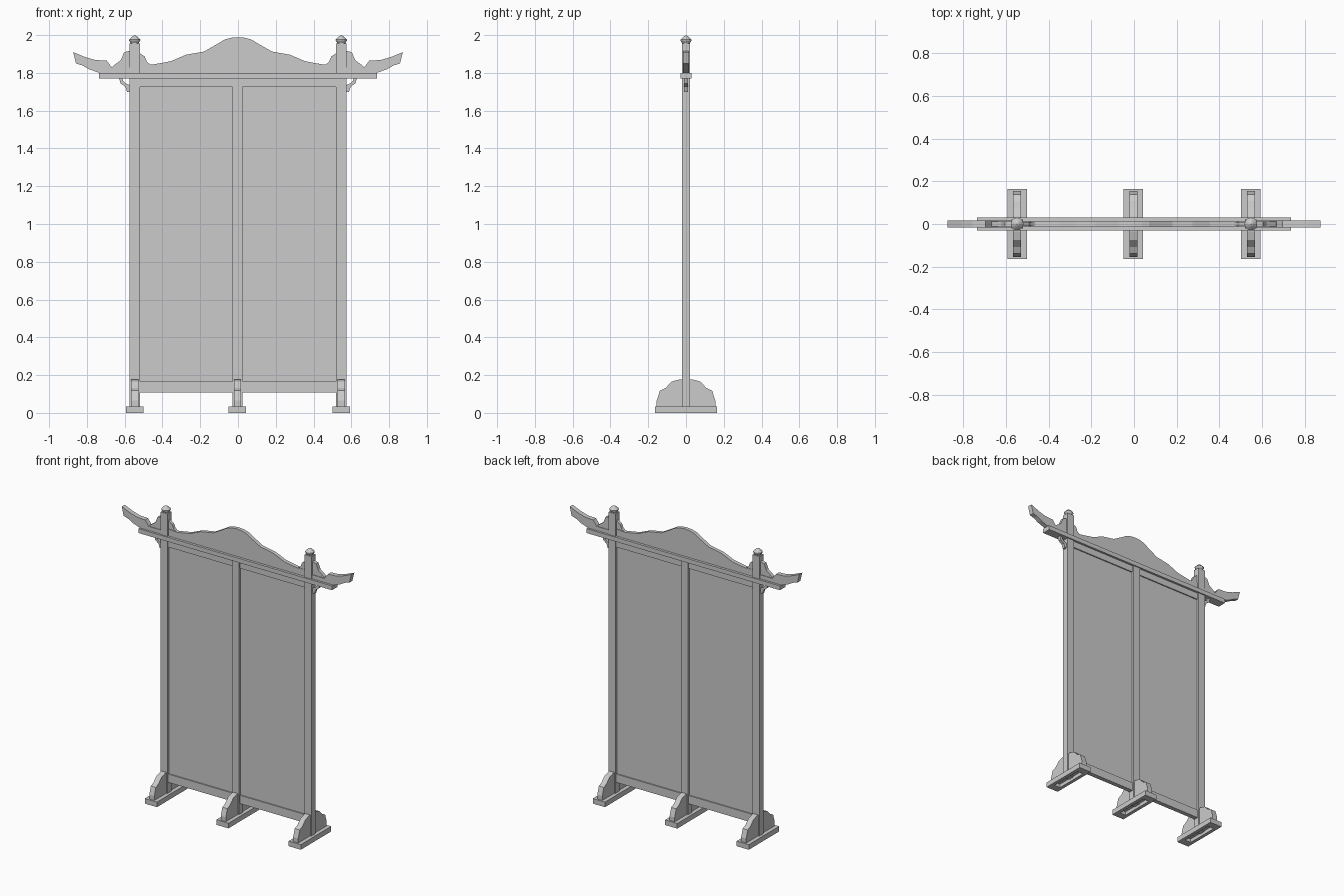
import bpy, bmesh, math

cube = bpy.data.objects.get("Cube")
if cube:
    bpy.data.objects.remove(cube, do_unlink=True)

grey = bpy.data.materials.new("plain_grey")
grey.use_nodes = True
GREY = (0.6, 0.6, 0.6, 1)
grey.diffuse_color = GREY
for node in grey.node_tree.nodes:
    if node.type == 'BSDF_PRINCIPLED':
        node.inputs["Base Color"].default_value = GREY


def finish(name, bm):
    bmesh.ops.recalc_face_normals(bm, faces=bm.faces)
    mesh = bpy.data.meshes.new(name)
    bm.to_mesh(mesh)
    bm.free()
    mesh.materials.append(grey)
    obj = bpy.data.objects.new(name, mesh)
    bpy.context.scene.collection.objects.link(obj)
    return obj


def box(name, x, y, z):
    """Box from (low, high) pairs on each axis."""
    bm = bmesh.new()
    bmesh.ops.create_cube(bm, size=1)
    for v in bm.verts:
        v.co = [p[0] if c < 0 else p[1] for c, p in zip(v.co, (x, y, z))]
    return finish(name, bm)


def plate(name, outline, half, place):
    """Extrude a 2D outline by +-half; place maps (u, v, depth) to xyz."""
    bm = bmesh.new()
    front = [bm.verts.new(place(u, v, -half)) for u, v in outline]
    back = [bm.verts.new(place(u, v, half)) for u, v in outline]
    bm.faces.new(front)
    bm.faces.new(back[::-1])
    n = len(outline)
    for i in range(n):
        j = (i + 1) % n
        bm.faces.new((front[i], back[i], back[j], front[j]))
    return finish(name, bm)


def lathe(name, x, profile, sides=12):
    bm = bmesh.new()
    rings = []
    for r, z in profile:
        rings.append([bm.verts.new((x + r * math.cos(2 * math.pi * k / sides),
                                    r * math.sin(2 * math.pi * k / sides), z))
                      for k in range(sides)])
    for a, b in zip(rings, rings[1:]):
        for k in range(sides):
            m = (k + 1) % sides
            bm.faces.new((a[k], a[m], b[m], b[k]))
    bm.faces.new(rings[0][::-1])
    bm.faces.new(rings[-1])
    bmesh.ops.remove_doubles(bm, verts=bm.verts, dist=0.0005)
    return finish(name, bm)


def mirrored(half):
    """Complete a symmetric outline from its negative half."""
    return half + [(-u, v) for u, v in reversed(half) if u != 0]


POST_X = 0.547
POST_W = 0.027
POST_D = 0.022
BAR_LOW, BAR_TOP = 1.77, 1.80

# Feet: slotted base plates with stepped saddles, each carrying a post
saddle = mirrored([(-0.155, 0.03), (-0.155, 0.065), (-0.138, 0.118), (-0.108, 0.132),
                   (-0.075, 0.166), (-0.035, 0.177)])
for side, x, top in (("right", -POST_X, 1.955), ("middle", -0.003, BAR_LOW),
                     ("left", POST_X, 1.955)):
    for s in (-1, 1):
        edges = sorted((x + s * 0.023, x + s * 0.046))
        box(side + "_foot_side_rail", edges, (-0.165, 0.165), (0, 0.035))
        ends = sorted((s * 0.115, s * 0.165))
        box(side + "_foot_end_block", (x - 0.023, x + 0.023), ends, (0, 0.035))
    box(side + "_foot_cover", (x - 0.024, x + 0.024), (-0.12, 0.12), (0.025, 0.035))
    plate(side + "_foot_saddle", saddle, 0.019, lambda u, v, d: (x + d, u, v))
    box(side + "_post", (x - POST_W, x + POST_W), (-POST_D, POST_D), (0.02, top))

# Panels and rails between the posts
for side, a, b in (("right", -0.525, -0.025), ("left", 0.02, 0.525)):
    box(side + "_panel", (a, b), (-0.007, 0.007), (0.15, 1.74))
    box(side + "_bottom_rail", (a, b), (-0.015, 0.015), (0.108, 0.165))
    box(side + "_top_rail", (a, b), (-0.015, 0.015), (1.725, BAR_LOW))

# Long crossbar
box("crossbar", (-0.735, 0.735), (-0.03, 0.03), (BAR_LOW, BAR_TOP))

# Wavy crest between the posts
crest = mirrored([(-0.53, 1.795), (-0.53, 1.85), (-0.46, 1.843), (-0.40, 1.853),
                  (-0.355, 1.862), (-0.275, 1.896), (-0.18, 1.913), (-0.12, 1.947),
                  (-0.07, 1.977), (-0.035, 1.986), (0, 1.989)])
plate("crest", crest, 0.013, lambda u, v, d: (u, d, v))

# Ends: upswept wings, shoulder brackets, braces and finials
wing = [(0.56, 1.795), (0.735, 1.80), (0.79, 1.82), (0.825, 1.84), (0.858, 1.85),
        (0.873, 1.91), (0.81, 1.884), (0.755, 1.868), (0.695, 1.865), (0.667, 1.828),
        (0.56, 1.828)]
outer_bracket = [(0.57, 1.795), (0.57, 1.918), (0.603, 1.909), (0.62, 1.868),
                 (0.66, 1.838), (0.675, 1.82), (0.675, 1.795)]
inner_bracket = [(0.525, 1.795), (0.525, 1.908), (0.494, 1.887), (0.482, 1.858),
                 (0.46, 1.841), (0.45, 1.795)]
brace = [(0.63, 1.772), (0.622, 1.745), (0.597, 1.727), (0.588, 1.70), (0.572, 1.70),
         (0.572, 1.735), (0.59, 1.742), (0.608, 1.757), (0.612, 1.772)]
finial = [(0.021, 1.95), (0.021, 1.958), (0.03, 1.971), (0.03, 1.976), (0.012, 1.993),
          (0.0, 2.0)]
for side, s in (("right", -1), ("left", 1)):
    def end_plane(u, v, d):
        return (s * u, d, v)
    plate(side + "_wing", wing, 0.016, end_plane)
    plate(side + "_outer_bracket", outer_bracket, 0.012, end_plane)
    plate(side + "_inner_bracket", inner_bracket, 0.010, end_plane)
    plate(side + "_brace", brace, 0.011, end_plane)
    lathe(side + "_finial", s * POST_X, finial)
